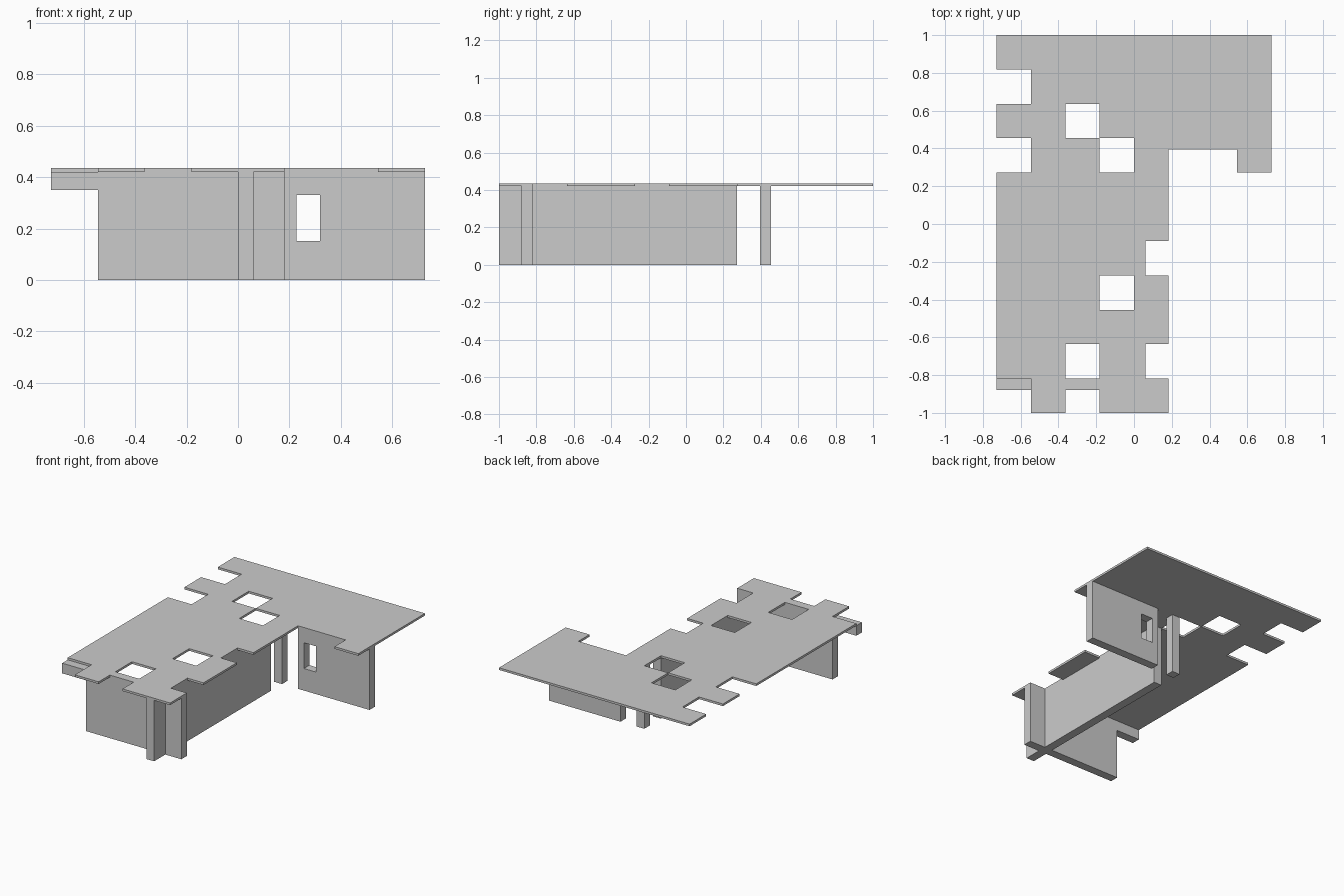
import bpy, bmesh
from mathutils import Vector

if "Cube" in bpy.data.objects:
    bpy.data.objects.remove(bpy.data.objects["Cube"])

S = 2 / 11            # plan grid cell
T = 0.06              # wall thickness
H, TOP = 0.42, 0.435  # wall height, top of roof


def panel(name, u, v, w, cuts=(), upright=False):
    """Rectangle u by v with rectangular cuts (u0, u1, v0, v1), thick over w.
    Flat panels lie in x/y with w along z; upright ones in x/z with w along y."""
    us = sorted({*u, *(c for r in cuts for c in r[:2])})
    vs = sorted({*v, *(c for r in cuts for c in r[2:])})
    bm = bmesh.new()

    def place(a, b, c):
        return (a, c, b) if upright else (a, b, c)

    for u0, u1 in zip(us, us[1:]):
        for v0, v1 in zip(vs, vs[1:]):
            cu, cv = (u0 + u1) / 2, (v0 + v1) / 2
            if any(r[0] < cu < r[1] and r[2] < cv < r[3] for r in cuts):
                continue
            bm.faces.new([bm.verts.new(place(a, b, w[0]))
                          for a, b in ((u0, v0), (u1, v0), (u1, v1), (u0, v1))])
    bmesh.ops.remove_doubles(bm, verts=bm.verts, dist=1e-5)
    ext = bmesh.ops.extrude_face_region(bm, geom=bm.faces[:], use_keep_orig=True)
    moved = [g for g in ext["geom"] if isinstance(g, bmesh.types.BMVert)]
    bmesh.ops.translate(bm, verts=moved, vec=Vector(place(0, 0, w[1] - w[0])))
    bmesh.ops.recalc_face_normals(bm, faces=bm.faces)
    me = bpy.data.meshes.new(name)
    bm.to_mesh(me)
    bm.free()
    ob = bpy.data.objects.new(name, me)
    bpy.context.collection.objects.link(ob)
    return ob


L, R = -4 * S, 4 * S       # left and right edges of the plan
wy0, wy1 = -4.5 * S - T, -4.5 * S   # front wall depth
by0, by1 = 2.5 * S - T, 2.5 * S     # back wall depth

# Roof slab with broken edges and missing tiles
panel("roof", (L, R), (-1, 1), (H, TOP), [
    (S, R, -1, 1.5 * S), (S, 3 * S, 1.5 * S, by0),           # open right side
    (L, -3 * S, 3.5 * S, 4.5 * S), (L, -3 * S, 1.5 * S, 2.5 * S),
    (L, -3 * S, -1, wy1), (-2 * S, -S, -1, wy0),             # front edge
    (T, S, -1.5 * S, -0.5 * S), (T, S, -4.5 * S, -3.5 * S),  # right edge
    (-2 * S, -S, 2.5 * S, 3.5 * S), (-S, 0, 1.5 * S, 2.5 * S),
    (-S, 0, -2.5 * S, -1.5 * S), (-2 * S, -S, -4.5 * S, -3.5 * S)])

# Front wall with an overhanging lintel, and its stub past the long wall
panel("front_wall", (L, 0), (0, H), (wy0, wy1),
      [(L, -3 * S, 0, 0.35)], upright=True)
panel("front_wall_stub", (T, S), (0, H), (wy0, wy1), upright=True)

# Long wall running front to back
panel("long_wall", (0, T), (-1, 1.5 * S), (0, H))

# Back wall with a window, and the free-standing post beside it
panel("window_wall", (S, R), (0, H), (by0, by1),
      [(1.25 * S, 1.75 * S, 0.152, 0.33)], upright=True)
panel("post", (0, T), (by0, by1), (0, H))
